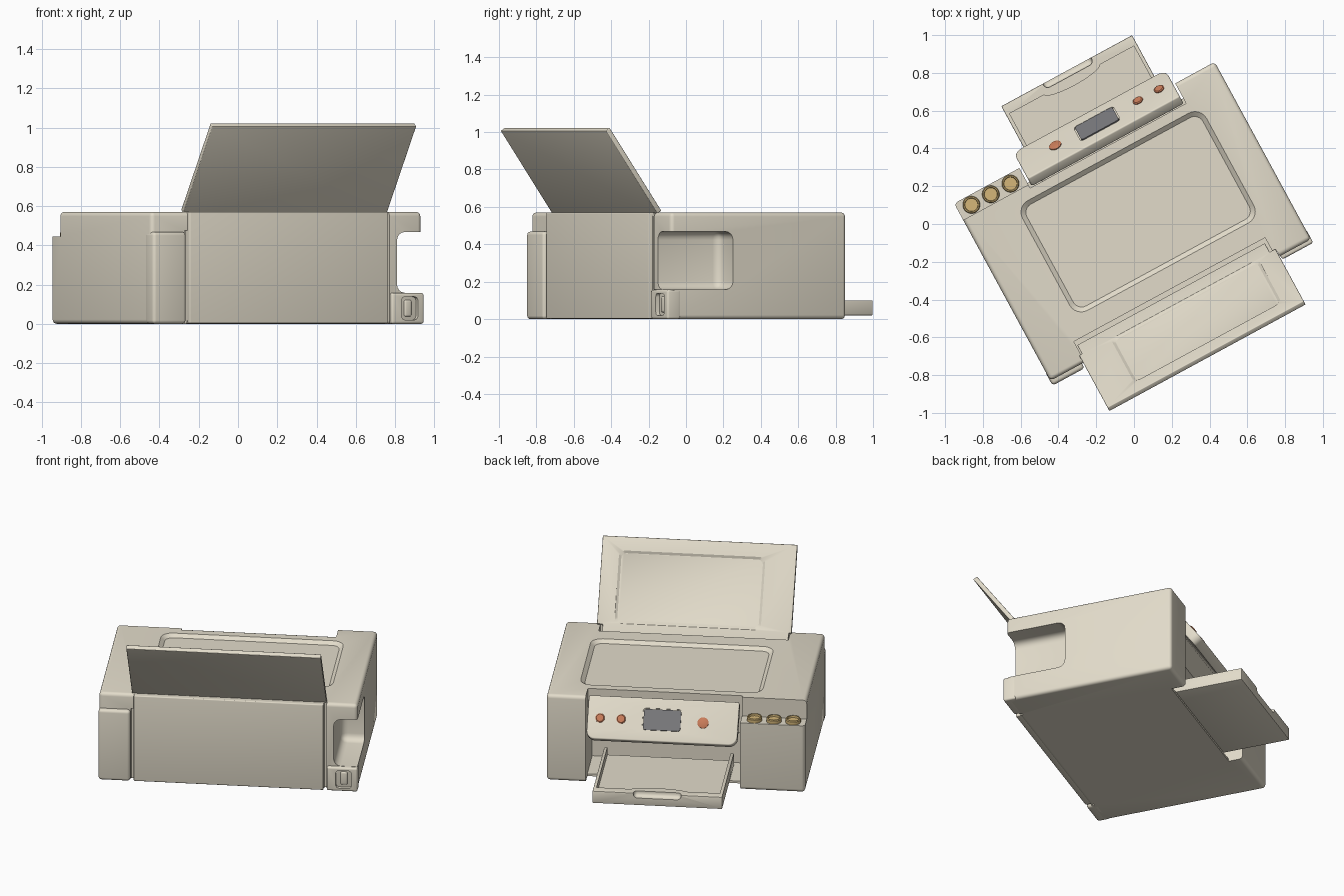
import bpy, bmesh, math
from mathutils import Matrix, Vector

if "Cube" in bpy.data.objects:
    bpy.data.objects.remove(bpy.data.objects["Cube"])

# Local frame: x = width, y = toward the control side; everything is yawed at the end
YAW = Matrix.Rotation(math.radians(28.5), 4, 'Z')
parts = []


def material(name, col):
    m = bpy.data.materials.new(name)
    m.diffuse_color = (*col, 1)
    m.use_nodes = True
    m.node_tree.nodes["Principled BSDF"].inputs["Base Color"].default_value = m.diffuse_color
    return m


SHELL = material("cream_plastic", (0.76, 0.71, 0.59))
GOLD = material("gold_cap", (0.66, 0.47, 0.19))
ORANGE = material("orange_button", (0.58, 0.2, 0.1))
GLASS = material("grey_glass", (0.19, 0.19, 0.2))


def finish(name, bm, mat, keep=True):
    bmesh.ops.recalc_face_normals(bm, faces=bm.faces)
    me = bpy.data.meshes.new(name)
    bm.to_mesh(me)
    bm.free()
    ob = bpy.data.objects.new(name, me)
    bpy.context.collection.objects.link(ob)
    if mat:
        me.materials.append(mat)
    if keep:
        parts.append(ob)
    return ob


def box(name, x, y, z, bevel=0.0, mat=SHELL, keep=True, seg=4):
    bm = bmesh.new()
    bmesh.ops.create_cube(bm, size=1)
    for v in bm.verts:
        v.co = Vector([(a + b) / 2 + c * (b - a) for (a, b), c in zip((x, y, z), v.co)])
    if bevel:
        bmesh.ops.bevel(bm, geom=bm.edges[:], offset=bevel, segments=seg,
                        profile=0.5, affect='EDGES')
    return finish(name, bm, mat, keep)


def loft(name, rings, mat=SHELL, keep=True, matrix=None):
    """Closed solid through (outline, height) rings."""
    bm = bmesh.new()
    loops = [[bm.verts.new((px, py, h)) for px, py in pts] for pts, h in rings]
    bm.faces.new(loops[0])
    bm.faces.new(loops[-1])
    n = len(loops[0])
    for a, b in zip(loops, loops[1:]):
        for i in range(n):
            j = (i + 1) % n
            bm.faces.new((a[i], a[j], b[j], b[i]))
    if matrix:
        bm.transform(matrix)
    return finish(name, bm, mat, keep)


def rrect(x0, x1, y0, y1, r, r_top=None, n=6):
    rt = r if r_top is None else r_top
    pts = []
    for k, (cx, cy, q) in enumerate([(x1 - rt, y1 - rt, rt), (x0 + rt, y1 - rt, rt),
                                     (x0 + r, y0 + r, r), (x1 - r, y0 + r, r)]):
        for i in range(n + 1):
            a = math.pi / 2 * (k + i / n)
            pts.append((cx + q * math.cos(a), cy + q * math.sin(a)))
    return pts


def circle(x, y, r, n=32):
    return [(x + r * math.cos(2 * math.pi * i / n), y + r * math.sin(2 * math.pi * i / n))
            for i in range(n)]


def apply_mod(ob, mod):
    bpy.context.view_layer.objects.active = ob
    bpy.ops.object.modifier_apply(modifier=mod.name)


def cut(ob, *cutters):
    for c in cutters:
        m = ob.modifiers.new("cut", 'BOOLEAN')
        m.operation, m.solver, m.object = 'DIFFERENCE', 'EXACT', c
        apply_mod(ob, m)
        bpy.data.objects.remove(c)


def soften(ob, width):
    m = ob.modifiers.new("soft", 'BEVEL')
    m.width, m.segments, m.limit_method = width, 3, 'ANGLE'
    m.angle_limit = math.radians(50)
    apply_mod(ob, m)


def cutbox(*a, **k):
    return box("cutter", *a, mat=None, keep=False, **k)


# Main body with ink ledge, front opening, side grip recess, lid recess and paper slot
body = box("body", (-.785, .785), (-.518, .55), (0, .57), .022)
profile = [(.43, .7), (.43, .32), (.2, .24), (.2, .015), (.46, .015), (.46, -.1), (.8, -.1), (.8, .7)]
side_on = Matrix(((0, 0, 1, 0), (1, 0, 0, 0), (0, 1, 0, 0), (0, 0, 0, 1)))
cut(body,
    cutbox((-1, -.39), (.45, 1), (.445, .8)),
    loft("cutter", [(profile, -.392), (profile, .547)], None, False, side_on),
    cutbox((.64, 1), (-1, -.14), (.158, .468), bevel=.045),
    loft("cutter", [(rrect(-.48, .58, -.26, .353, .05), .55),
                    (rrect(-.505, .605, -.285, .378, .07), .5705),
                    (rrect(-.505, .605, -.285, .378, .07), .6)], None, False),
    cutbox((-.577, .575), (-.5, -.395), (.45, .7)),
    cutbox((-.592, -.575), (-.7, -.49), (-.1, .475)),
    cutbox((.582, .597), (-.7, -.49), (-.1, .7)))

# Rear cover, corner cover and power socket block
box("rear_cover", (-.573, .58), (-.54, -.499), (.002, .57), .006)
box("rear_corner_cover", (-.787, -.594), (-.546, -.46), (0, .468), .018)
socket = box("power_socket_block", (.6, .787), (-.54, -.46), (0, .157), .012)
cut(socket, cutbox((.655, .75), (-.7, -.49), (.02, .138), bevel=.02))
box("power_socket_pin", (.68, .725), (-.525, -.48), (.035, .123), .012)

# Paper support, built flat then leaned back
lean = Matrix.Translation((0, -.465, .57)) @ Matrix.Rotation(math.radians(125.4), 4, 'X')
outline = [(-.57, -.08), (.56, -.08), (.56, .012), (.595, .012), (.595, .555),
           (-.587, .555), (-.587, .012), (-.57, .012)]
support = loft("paper_support", [(outline, 0), (outline, .028)])
soften(support, .004)
cut(support, loft("cutter", [(rrect(-.4, .49, .02, .47, .04), -.02),
                             (rrect(-.4, .49, .02, .47, .04), -.0005),
                             (rrect(-.385, .475, .035, .455, .03), .01)], None, False))
support.data.transform(lean)

# Tilted control panel with screen and buttons
tilt = Matrix.Translation((0, .56, .4425)) @ Matrix.Rotation(math.radians(126.65), 4, 'X')
face = rrect(-.38, .535, -.134, .134, .05, .012)
panel = loft("control_panel", [(face, 0), (face, .06)])
soften(panel, .008)
cut(panel, loft("cutter", [(rrect(-.038, .2, -.07, .07, .02), -.02),
                           (rrect(-.038, .2, -.07, .07, .02), .006)], None, False))
panel.data.transform(tilt)
glass = rrect(-.032, .194, -.064, .064, .015)
loft("screen", [(glass, -.003), (glass, .02)], GLASS, matrix=tilt)
for i, (x, r) in enumerate([(-.168, .034), (.33, .028), (.458, .028)]):
    loft(f"button_{i + 1}", [(circle(x, -.005, r * .8), -.009), (circle(x, -.005, r), -.005),
                             (circle(x, -.005, r), .01)], ORANGE, matrix=tilt)

# Ink tank caps with dished tops
for i, x in enumerate((-.708, -.591, -.473)):
    rings = [(.046, .435), (.046, .465), (.042, .47), (.036, .47), (.034, .458)]
    loft(f"ink_cap_{i + 1}", [(circle(x, .5, r), h) for r, h in rings], GOLD)

# Output tray with finger notch
tray = box("output_tray", (-.32, .468), (.25, .883), (.02, .1), .005, seg=2)
cut(tray, cutbox((-.3, .449), (.1, .828), (.05, .3)),
    cutbox((-.07, .22), (.85, 1), (.068, .2), bevel=.025))
arc = [(.075 + .17 * math.cos(math.pi * i / 12), .83 - .035 * math.sin(math.pi * i / 12))
       for i in range(13)]
loft("tray_finger_grip", [(arc, .045), (arc, .098)])

# Smooth shading and final yaw
for ob in parts:
    ob.data.transform(YAW)
    bpy.ops.object.select_all(action='DESELECT')
    ob.select_set(True)
    bpy.context.view_layer.objects.active = ob
    bpy.ops.object.shade_smooth_by_angle(angle=math.radians(32))
